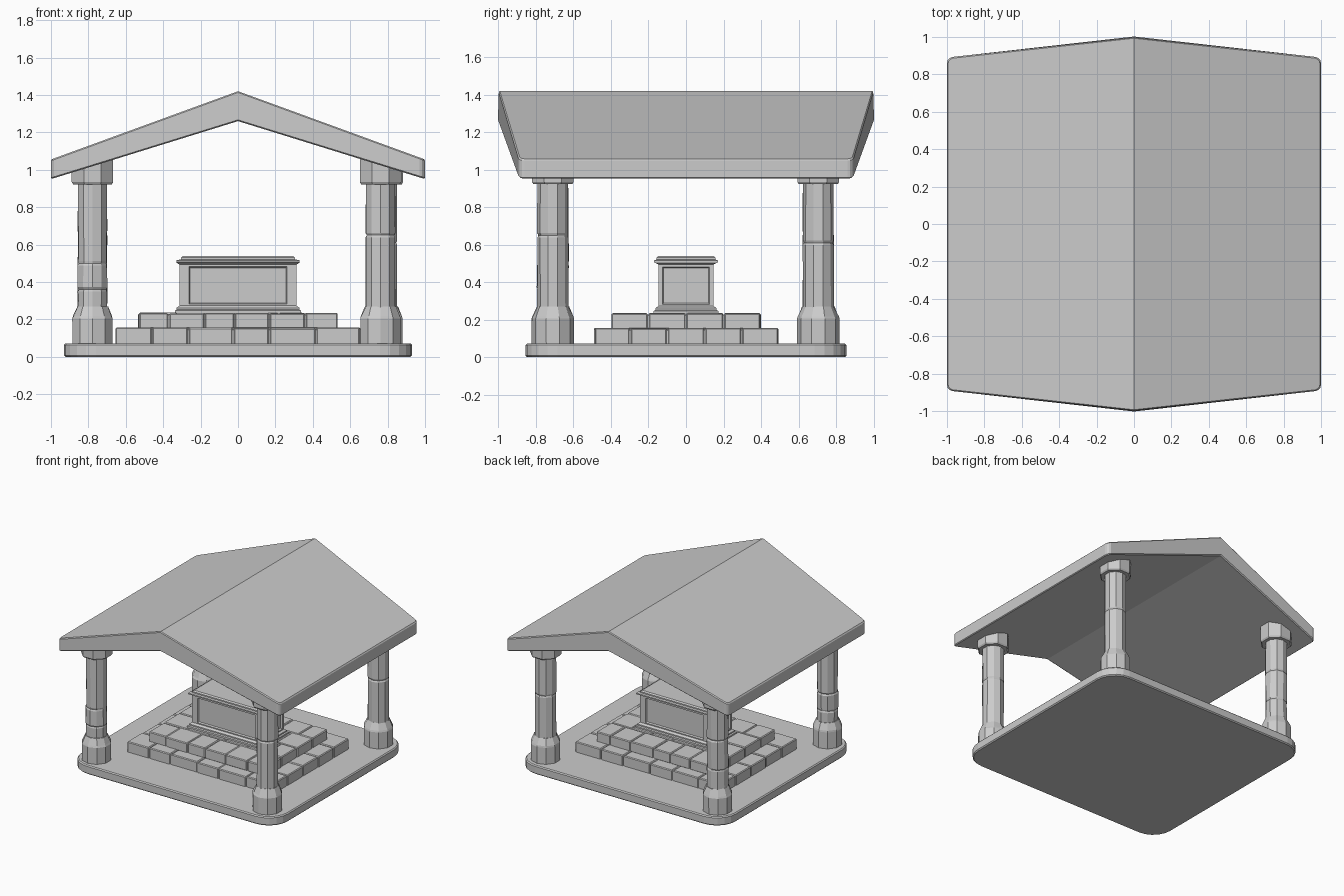
import bpy, bmesh, math, random
from mathutils import Vector

if "Cube" in bpy.data.objects:
    bpy.data.objects.remove(bpy.data.objects["Cube"])

random.seed(4)


def finish(bm, name, bevel=0.0, limit=30):
    bmesh.ops.recalc_face_normals(bm, faces=bm.faces)
    me = bpy.data.meshes.new(name)
    bm.to_mesh(me)
    bm.free()
    ob = bpy.data.objects.new(name, me)
    bpy.context.collection.objects.link(ob)
    if bevel:
        m = ob.modifiers.new("bevel", "BEVEL")
        m.width = bevel
        m.segments = 1
        m.limit_method = "ANGLE"
        m.angle_limit = math.radians(limit)
    return ob


def loft(bm, rings):
    """Skin a stack of equal-length point rings and cap both ends."""
    vs = [[bm.verts.new(p) for p in r] for r in rings]
    n = len(vs[0])
    for a, b in zip(vs, vs[1:]):
        for i in range(n):
            j = (i + 1) % n
            bm.faces.new((a[i], a[j], b[j], b[i]))
    bm.faces.new(vs[0][::-1])
    bm.faces.new(vs[-1])


def rect(hx, hy, z):
    return [(-hx, -hy, z), (hx, -hy, z), (hx, hy, z), (-hx, hy, z)]


def polygon(cx, cy, r, z, n, jitter=0.0):
    pts = []
    for i in range(n):
        a = math.tau * (i + 0.5) / n
        q = r + random.uniform(-jitter, jitter)
        pts.append((cx + q * math.cos(a), cy + q * math.sin(a), z))
    return pts


def tiers(name, steps):
    bm = bmesh.new()
    loft(bm, [rect(*s) for s in steps])
    return finish(bm, name)


# Floor slab with rounded corners
bm = bmesh.new()
loft(bm, [rect(0.93, 0.855, 0.0), rect(0.93, 0.855, 0.072)])
upright = [e for e in bm.edges if abs(e.verts[0].co.z - e.verts[1].co.z) > 0.01]
bmesh.ops.bevel(bm, geom=upright, offset=0.17, segments=5, profile=0.5, affect="EDGES")
finish(bm, "floor_slab", 0.008, 60)

# Gabled roof, longer at the ridge than at the eaves
bm = bmesh.new()
section = [(-1, 0.95), (0, 1.26), (1, 0.95), (1, 1.055), (0, 1.42), (-1, 1.055)]
loft(bm, [[(x, s * (1 - 0.11 * abs(x)), z) for x, z in section] for s in (-1, 1)])
corners = [e for e in bm.edges
           if abs(e.verts[0].co.x - e.verts[1].co.x) < 0.01
           and abs(e.verts[0].co.y - e.verts[1].co.y) < 0.01
           and abs(e.verts[0].co.x) > 0.9]
bmesh.ops.bevel(bm, geom=corners, offset=0.03, segments=3, profile=0.5, affect="EDGES")
finish(bm, "roof", 0.007, 60)


# Worn columns: footing, drums with joints, capital
def column(name, cx, cy, joints, wear):
    bm = bmesh.new()
    loft(bm, [polygon(cx, cy, r, z, 10, j) for r, z, j in (
        (0.113, 0.07, 0), (0.113, 0.205, 0.001), (0.108, 0.218, 0.003), (0.084, 0.27, 0.004))])
    finish(bm, name + "_footing")
    bm = bmesh.new()
    rings = [polygon(cx, cy, 0.082, 0.25, 10, wear)]
    for z in joints:
        rings += [polygon(cx, cy, 0.082, z - 0.012, 10, wear),
                  polygon(cx, cy, 0.077, z, 10),
                  polygon(cx, cy, 0.082, z + 0.012, 10, wear)]
    rings.append(polygon(cx, cy, 0.082, 0.94, 10))
    loft(bm, rings)
    finish(bm, name + "_shaft")
    bm = bmesh.new()
    loft(bm, [polygon(cx, cy, r, z, 8) for r, z in ((0.112, 0.922), (0.12, 0.934), (0.12, 1.06))])
    finish(bm, name + "_capital")


column("front_left_column", -0.778, -0.71, (0.36, 0.5), 0.004)
column("front_right_column", 0.762, -0.71, (0.65,), 0.003)
column("back_left_column", -0.778, 0.705, (0.42, 0.66), 0.003)
column("back_right_column", 0.772, 0.705, (0.61,), 0.002)


# Stepped platform of separate stone blocks over a solid core
def stone_step(name, hx, hy, z0, z1, rows, cols):
    bm = bmesh.new()
    loft(bm, [rect(hx - 0.012, hy - 0.012, z0), rect(hx - 0.012, hy - 0.012, z1 - 0.008)])
    gap = 0.003
    for r in range(rows):
        ya, yb = (-hy + 2 * hy * k / rows for k in (r, r + 1))
        shift = random.uniform(-0.04, 0.04)
        xs = [-hx + 2 * hx * c / cols for c in range(cols + 1)]
        xs = [x if abs(x) > hx - 0.01 else x + shift + random.uniform(-0.02, 0.02) for x in xs]
        for xa, xb in zip(xs, xs[1:]):
            top = z1 - random.uniform(0, 0.004)
            out = random.uniform(0, 0.006)
            box = (xa + gap + (out if xa < -hx + 0.01 else 0), xb - gap - (out if xb > hx - 0.01 else 0),
                   ya + gap + (out if r == 0 else 0), yb - gap - (out if r == rows - 1 else 0))
            x0, x1, y0, y1 = box
            loft(bm, [[(x0, y0, z), (x1, y0, z), (x1, y1, z), (x0, y1, z)] for z in (z0, top)])
    finish(bm, name, 0.006)


stone_step("lower_step", 0.66, 0.495, 0.065, 0.157, 5, 6)
stone_step("upper_step", 0.537, 0.402, 0.15, 0.236, 4, 6)

# Stone chest: moulded plinth, panelled body, stepped lid
tiers("chest_plinth", [(0.338, 0.172, 0.23), (0.338, 0.172, 0.247), (0.328, 0.162, 0.252),
                       (0.328, 0.162, 0.262), (0.312, 0.146, 0.274)])
bm = bmesh.new()
loft(bm, [rect(0.313, 0.146, 0.262), rect(0.313, 0.146, 0.502)])
bm.normal_update()
for f in [f for f in bm.faces if abs(f.normal.z) < 0.5]:
    bmesh.ops.inset_region(bm, faces=[f], thickness=0.02, use_even_offset=True)
    if abs(f.normal.y) > 0.5:
        for v in f.verts:
            v.co.x = math.copysign(0.262, v.co.x)
    bmesh.ops.inset_region(bm, faces=[f], thickness=0.006, depth=-0.012, use_even_offset=True)
finish(bm, "chest_body")
tiers("chest_lid", [(0.313, 0.146, 0.494), (0.33, 0.163, 0.503), (0.33, 0.17, 0.506),
                    (0.33, 0.17, 0.516), (0.305, 0.157, 0.521), (0.305, 0.157, 0.531),
                    (0.293, 0.147, 0.54)])
